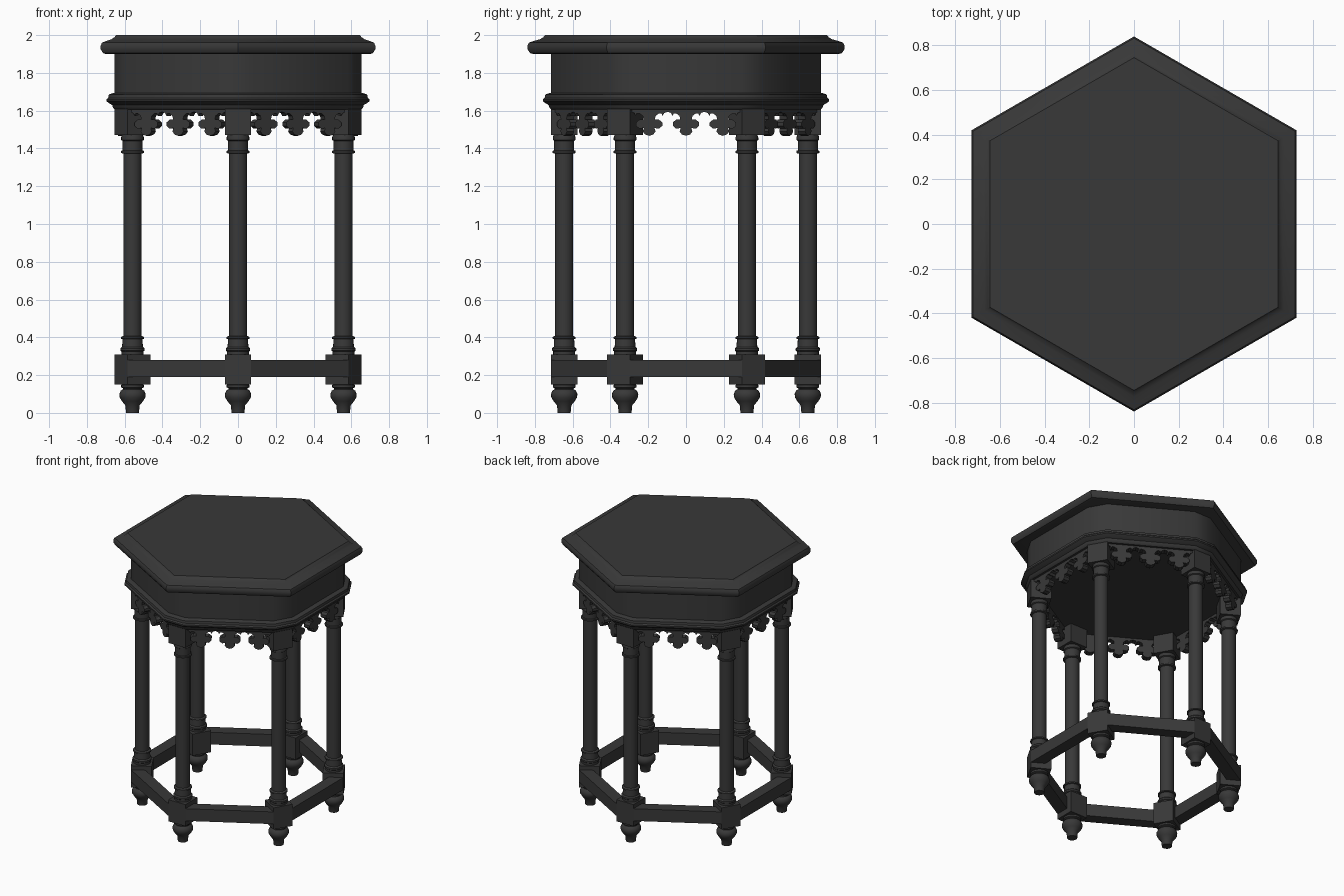
import bpy
import bmesh
from math import cos, sin, pi, radians
from mathutils import Matrix

if "Cube" in bpy.data.objects:
    bpy.data.objects.remove(bpy.data.objects["Cube"], do_unlink=True)

dark = bpy.data.materials.new("dark charcoal")
COLOUR = (0.04, 0.04, 0.04, 1)
dark.diffuse_color = COLOUR
dark.use_nodes = True
dark.node_tree.nodes["Principled BSDF"].inputs["Base Color"].default_value = COLOUR

SIDE = 0.654     # centre to the flat sides
CORNER = 0.715   # centre to the cut corners
LEG_R = 0.645    # centre to each leg


def add_object(name, bm, matrix=None, smooth=True):
    bmesh.ops.recalc_face_normals(bm, faces=bm.faces)
    mesh = bpy.data.meshes.new(name)
    bm.to_mesh(mesh)
    bm.free()
    mesh.materials.append(dark)
    obj = bpy.data.objects.new(name, mesh)
    bpy.context.collection.objects.link(obj)
    if matrix is not None:
        obj.matrix_world = matrix
    if smooth:
        bpy.ops.object.select_all(action='DESELECT')
        obj.select_set(True)
        bpy.context.view_layer.objects.active = obj
        bpy.ops.object.shade_smooth_by_angle(angle=radians(38))
    return obj


def circle(r):
    return [(r * cos(i * pi / 12), r * sin(i * pi / 12)) for i in range(24)]


def hexagon(apothem):
    r = apothem / cos(pi / 6)
    return [(r * cos(pi / 6 + i * pi / 3), r * sin(pi / 6 + i * pi / 3)) for i in range(6)]


def cut_hexagon(offset):
    # Hexagon with its corners cut off
    a, c = SIDE + offset, CORNER + offset
    t = (c - a * cos(pi / 6)) / sin(pi / 6)
    points = []
    for i in range(6):
        ca, sa = cos(i * pi / 3), sin(i * pi / 3)
        points += [(a * ca - s * sa, a * sa + s * ca) for s in (-t, t)]
    return points


def loft(name, outline, profile, matrix=None):
    # Stack outlines of (size, height) into a closed solid
    bm = bmesh.new()
    rings = [[bm.verts.new((x, y, z)) for x, y in outline(size)] for size, z in profile]
    for low, high in zip(rings, rings[1:]):
        n = len(low)
        for i in range(n):
            j = (i + 1) % n
            bm.faces.new((low[i], low[j], high[j], high[i]))
    bm.faces.new(rings[0])
    bm.faces.new(rings[-1])
    return add_object(name, bm, matrix)


def box(name, x, y, z, matrix):
    # Box from three (low, high) ranges
    bm = bmesh.new()
    bmesh.ops.create_cube(bm, size=1)
    for v in bm.verts:
        v.co = [r[0] if c < 0 else r[1] for r, c in zip((x, y, z), v.co)]
    return add_object(name, bm, matrix, smooth=False)


# Table top, apron and moulding
loft("table_top", hexagon, [(0.70, 1.90), (0.715, 1.905), (0.727, 1.925), (0.727, 1.945),
                            (0.72, 1.96), (0.70, 1.968), (0.67, 1.978), (0.655, 1.988), (0.645, 2.0)])
loft("apron", cut_hexagon, [(0, 1.62), (0, 1.905)])
loft("apron_moulding", cut_hexagon, [(-0.004, 1.605), (0.008, 1.615), (0.012, 1.63), (0.03, 1.64),
                                     (0.042, 1.65), (0.042, 1.66), (0.033, 1.668),
                                     (0.03, 1.685), (0.012, 1.692), (0, 1.694)])

FOOT = [(0.034, 0), (0.038, 0.04), (0.056, 0.062), (0.068, 0.082), (0.07, 0.1), (0.062, 0.118),
        (0.05, 0.125), (0.05, 0.13), (0.06, 0.135), (0.06, 0.148), (0.052, 0.155)]
COLLAR = [(0.058, 0.30), (0.058, 0.325), (0.064, 0.33), (0.064, 0.342), (0.055, 0.35),
          (0.053, 0.39), (0.061, 0.393), (0.061, 0.402), (0.048, 0.408)]
CAPITAL = [(0.048, 1.372), (0.061, 1.376), (0.061, 1.387), (0.053, 1.39), (0.053, 1.44),
           (0.06, 1.445), (0.06, 1.458), (0.055, 1.475)]

# Half of one fretwork bay, from pendant tip to arch crown
HALF_BAY = [(0, 1.467), (0.022, 1.474), (0.034, 1.49), (0.028, 1.508), (0.052, 1.505), (0.07, 1.52),
            (0.07, 1.538), (0.052, 1.552), (0.03, 1.552), (0.034, 1.572), (0.05, 1.584),
            (0.066, 1.584), (0.07, 1.572), (0.08, 1.588), (0.0975, 1.594)]
BAY = 0.195


def fretwork(name, matrix):
    lower = []
    for k in (-1, 0, 1):
        lower += [(k * BAY - y, z) for y, z in reversed(HALF_BAY[1:])]
        lower += [(k * BAY + y, z) for y, z in HALF_BAY[:-1]]
    end = 1.5 * BAY
    lower += [(end, HALF_BAY[-1][1]), (end, 1.625), (-end, 1.625)]
    bm = bmesh.new()
    face = bm.faces.new([bm.verts.new((0.59, y, z)) for y, z in lower])
    extruded = bmesh.ops.extrude_face_region(bm, geom=[face])
    moved = [g for g in extruded["geom"] if isinstance(g, bmesh.types.BMVert)]
    bmesh.ops.translate(bm, verts=moved, vec=(0.045, 0, 0))
    add_object(name, bm, matrix, smooth=False)


for i in range(6):
    # Leg at each corner
    turn = Matrix.Rotation(pi / 6 + i * pi / 3, 4, 'Z')
    at_leg = turn @ Matrix.Translation((LEG_R, 0, 0))
    loft(f"foot_{i + 1}", circle, FOOT, at_leg)
    loft(f"column_{i + 1}", circle, COLLAR + CAPITAL, at_leg)
    half = (-0.07, 0.07)
    box(f"lower_block_{i + 1}", half, half, (0.15, 0.31), at_leg)
    box(f"upper_block_{i + 1}", half, half, (1.47, 1.62), at_leg)

    # Stretcher and fretwork along each side
    side = Matrix.Rotation(i * pi / 3, 4, 'Z')
    box(f"stretcher_{i + 1}", (SIDE - 0.085, SIDE), (-0.297, 0.297), (0.19, 0.28), side)
    fretwork(f"fretwork_{i + 1}", side)
